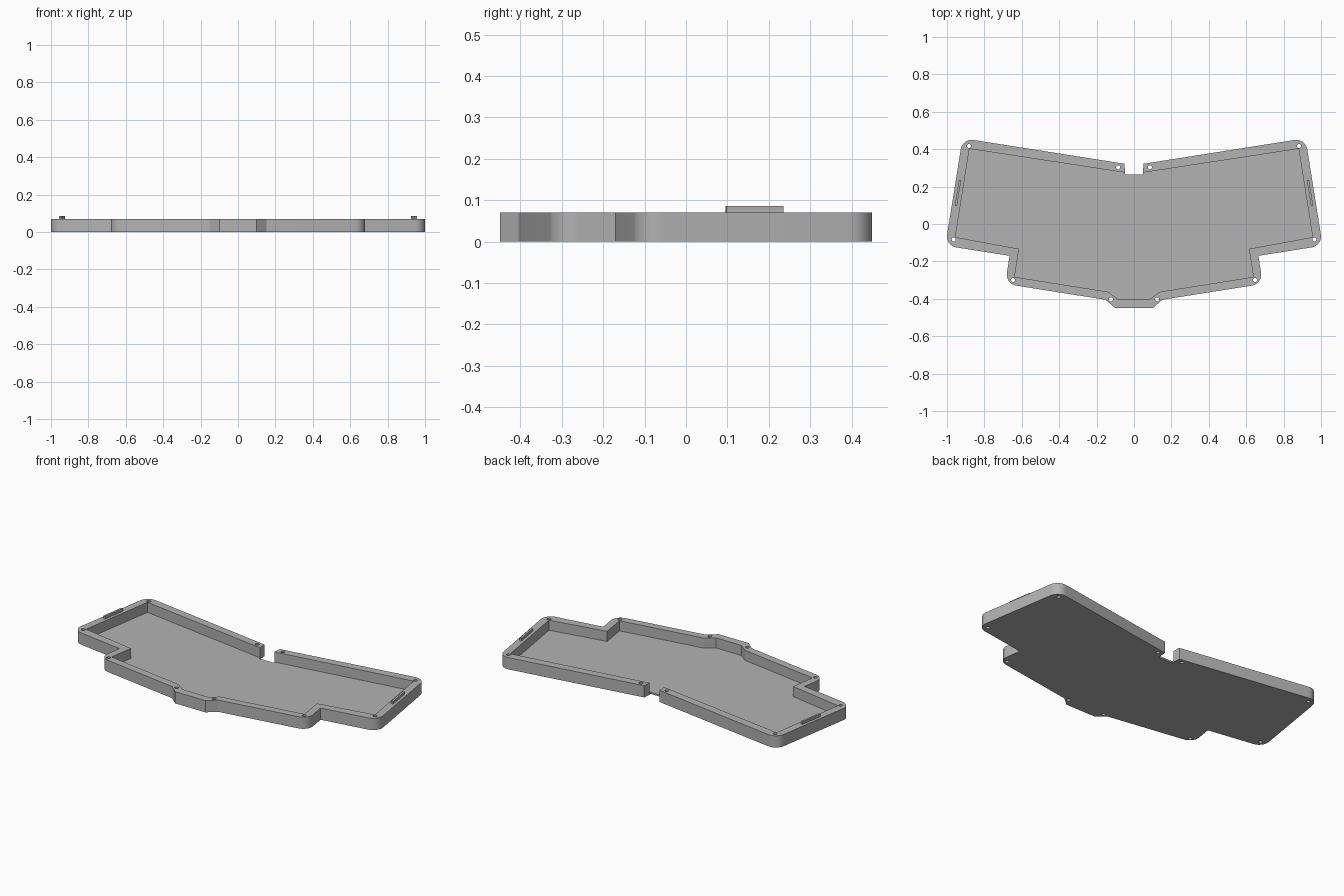
import bpy, bmesh, math
from mathutils import Vector, Matrix

cube = bpy.data.objects.get("Cube")
if cube:
    bpy.data.objects.remove(cube, do_unlink=True)

HEIGHT, FLOOR, BAR_TOP = 0.07, 0.01, 0.086

grey = bpy.data.materials.new("mid grey")
grey.use_nodes = True
grey.diffuse_color = (0.45, 0.45, 0.45, 1)
grey.node_tree.nodes["Principled BSDF"].inputs["Base Color"].default_value = (0.45, 0.45, 0.45, 1)


def make_object(name, bm):
    mesh = bpy.data.meshes.new(name)
    bmesh.ops.recalc_face_normals(bm, faces=bm.faces)
    bm.to_mesh(mesh)
    bm.free()
    mesh.materials.append(grey)
    obj = bpy.data.objects.new(name, mesh)
    bpy.context.collection.objects.link(obj)
    return obj


def mirrored(half):
    """Close a right-hand half outline, given as (x, y, corner radius)."""
    return half + [(-x, y, r) for x, y, r in reversed(half) if x > 0]


def rounded(points, steps=10):
    """Replace each corner that has a radius with an arc."""
    out = []
    for i, (x, y, r) in enumerate(points):
        p = Vector((x, y))
        if r == 0:
            out.append(p)
            continue
        a = (Vector(points[i - 1][:2]) - p).normalized()
        b = (Vector(points[(i + 1) % len(points)][:2]) - p).normalized()
        half = a.angle(b) / 2
        centre = p + (a + b).normalized() * r / math.sin(half)
        start = p + a * r / math.tan(half) - centre
        end = p + b * r / math.tan(half) - centre
        sweep = start.angle(end)
        for k in range(steps + 1):
            t = k / steps
            v = start * math.sin((1 - t) * sweep) + end * math.sin(t * sweep)
            out.append(centre + v / math.sin(sweep))
    return out


def prism(name, points, z0, z1):
    bm = bmesh.new()
    face = bm.faces.new([bm.verts.new((p.x, p.y, z0)) for p in points])
    top = bmesh.ops.extrude_face_region(bm, geom=[face])["geom"]
    bmesh.ops.translate(bm, vec=(0, 0, z1 - z0),
                        verts=[v for v in top if isinstance(v, bmesh.types.BMVert)])
    return make_object(name, bm)


# Case body: winged outline with a notch at the back
outer = [(0.047, 0.265, 0), (0.051, 0.322, 0), (0.917, 0.4585, 0.06),
         (1.0086, -0.116, 0.06), (0.665, -0.17, 0), (0.689, -0.32, 0.06),
         (0.152, -0.405, 0), (0.10, -0.45, 0)]
case = prism("case_tray", rounded(mirrored(outer)), 0, HEIGHT)

# Pocket cutter, open through the notch
inner = [(0, 0.2675, 0), (0.88, 0.402, 0), (0.955, -0.07, 0), (0.615, -0.133, 0),
         (0.638, -0.283, 0), (0.136, -0.363, 0), (0.085, -0.403, 0)]
pocket = prism("pocket_cutter", rounded(mirrored(inner)), FLOOR, HEIGHT + 0.05)

# Screw hole cutter
bm = bmesh.new()
for x, y in [(0.085, 0.303), (0.882, 0.417), (0.964, -0.083), (0.647, -0.299), (0.124, -0.403)]:
    for side in (-1, 1):
        bmesh.ops.create_cone(bm, cap_ends=True, segments=20, radius1=0.011, radius2=0.011,
                              depth=0.3, matrix=Matrix.Translation((side * x, y, 0)))
holes = make_object("screw_hole_cutter", bm)

bpy.context.view_layer.objects.active = case
for cutter in (pocket, holes):
    mod = case.modifiers.new(cutter.name, "BOOLEAN")
    mod.operation = "DIFFERENCE"
    mod.solver = "EXACT"
    mod.object = cutter
    bpy.ops.object.modifier_apply(modifier=mod.name)
    cutter.hide_render = True
    bpy.data.objects.remove(cutter, do_unlink=True)

# Smooth rounded corners, sharp edges elsewhere
bpy.ops.object.select_all(action="DESELECT")
case.select_set(True)
bpy.ops.object.shade_smooth_by_angle(angle=math.radians(25))

# Raised locating bars on the side rims
for name, side in (("left_bar", 1), ("right_bar", -1)):
    bm = bmesh.new()
    bmesh.ops.create_cube(bm, size=1, matrix=Matrix.LocRotScale(
        Vector((side * 0.941, 0.166, (BAR_TOP + HEIGHT) / 2 - 0.002)),
        Matrix.Rotation(side * math.radians(9), 3, "Z"),
        Vector((0.012, 0.14, BAR_TOP - HEIGHT + 0.004))))
    make_object(name, bm)
